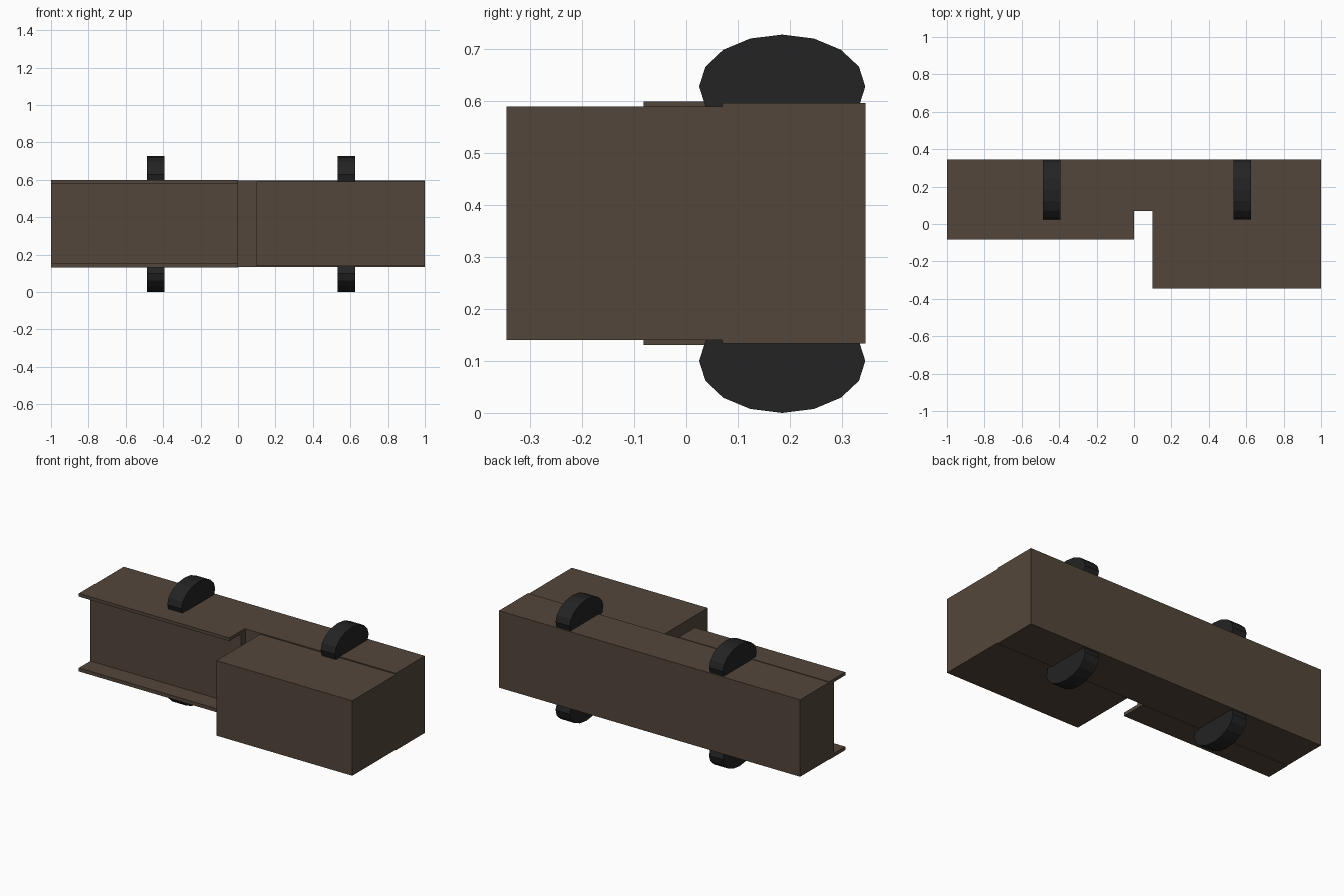
import bpy, bmesh, math
from mathutils import Matrix

if "Cube" in bpy.data.objects:
    bpy.data.objects.remove(bpy.data.objects["Cube"])


def material(name, rgb):
    m = bpy.data.materials.new(name)
    m.diffuse_color = (*rgb, 1)
    m.use_nodes = True
    m.node_tree.nodes["Principled BSDF"].inputs["Base Color"].default_value = m.diffuse_color
    return m


brown = material("dark_brown", (0.088, 0.062, 0.043))
black = material("tyre_black", (0.017, 0.017, 0.017))


def finish(name, bm, mat):
    me = bpy.data.meshes.new(name)
    bm.to_mesh(me)
    bm.free()
    me.materials.append(mat)
    ob = bpy.data.objects.new(name, me)
    bpy.context.collection.objects.link(ob)
    return ob


def box(name, x, y, z, mat):
    bm = bmesh.new()
    size = Matrix.Diagonal((x[1] - x[0], y[1] - y[0], z[1] - z[0], 1))
    mid = Matrix.Translation([sum(r) / 2 for r in (x, y, z)])
    bmesh.ops.create_cube(bm, size=1, matrix=mid @ size)
    return finish(name, bm, mat)


def wheel(name, x, z):
    # 16-sided flattened disc with its axle along x
    bm = bmesh.new()
    m = (Matrix.Translation((x, 0.185, z)) @ Matrix.Diagonal((1, 0.16, 0.1, 1))
         @ Matrix.Rotation(math.pi / 2, 4, 'Y'))
    bmesh.ops.create_cone(bm, cap_ends=True, segments=16, radius1=1, radius2=1,
                          depth=0.094, matrix=m)
    return finish(name, bm, black)


# Long rear beam
box("rear_beam", (-1, 1), (0.07, 0.345), (0.134, 0.596), brown)

# Deep block on the right
box("front_block", (0.098, 1), (-0.345, 0.07), (0.14, 0.59), brown)

# Recessed panel between two thin flanges on the left
box("recessed_panel", (-1, 0), (0.027, 0.07), (0.15, 0.582), brown)
box("upper_flange", (-1, 0), (-0.082, 0.07), (0.58, 0.599), brown)
box("lower_flange", (-1, 0), (-0.082, 0.07), (0.131, 0.152), brown)

# Wheels poking out above and below
for side, x in (("left", -0.44), ("right", 0.578)):
    wheel(side + "_upper_wheel", x, 0.628)
    wheel(side + "_lower_wheel", x, 0.1)
